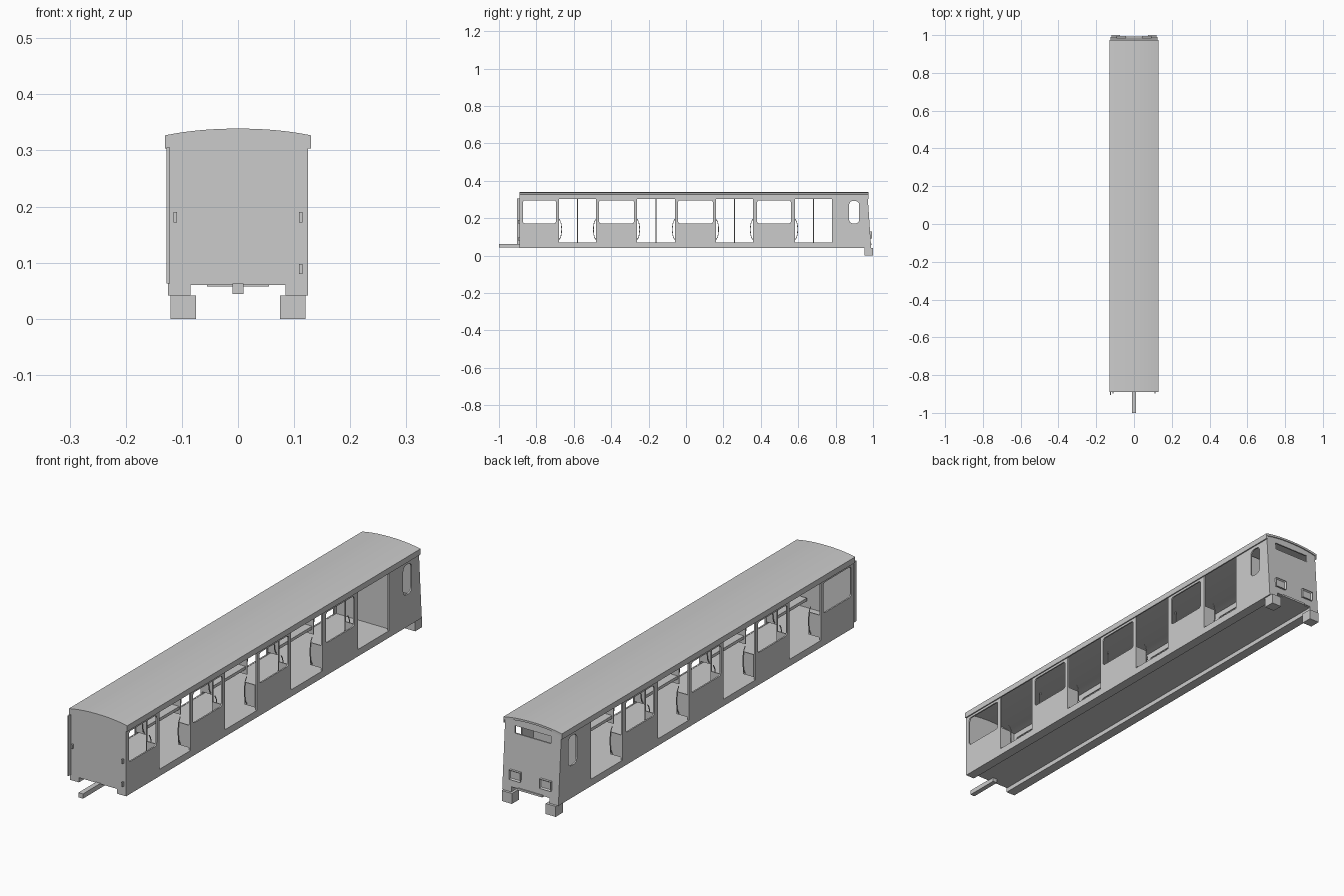
import bpy, bmesh, math
from mathutils import Vector

cube = bpy.data.objects.get("Cube")
if cube:
    bpy.data.objects.remove(cube, do_unlink=True)

grey = bpy.data.materials.new("plain grey")
grey.use_nodes = True
grey.diffuse_color = (0.6, 0.6, 0.6, 1)
grey.node_tree.nodes["Principled BSDF"].inputs["Base Color"].default_value = (0.6, 0.6, 0.6, 1)

FRONT, SILL, EAVE, FLOOR, HALF = -0.89, 0.042, 0.305, 0.066, 0.125
WALL = 0.006


def rake(y, z):
    """The back end leans inwards towards the roof."""
    return y - 0.068 * (z - SILL) if y > 0.95 else y


def finish(name, bm):
    bmesh.ops.recalc_face_normals(bm, faces=bm.faces)
    mesh = bpy.data.meshes.new(name)
    bm.to_mesh(mesh)
    bm.free()
    mesh.materials.append(grey)
    obj = bpy.data.objects.new(name, mesh)
    bpy.context.collection.objects.link(obj)
    return obj


def add_prism(bm, points, axis, lo, hi):
    """Extrude a 2D outline along x (outline is y, z) or y (outline is x, z)."""
    def place(p, d):
        return Vector((d, p[0], p[1])) if axis == "x" else Vector((p[0], d, p[1]))
    face = bm.faces.new([bm.verts.new(place(p, lo)) for p in points])
    out = bmesh.ops.extrude_face_region(bm, geom=[face])
    verts = [v for v in out["geom"] if isinstance(v, bmesh.types.BMVert)]
    bmesh.ops.translate(bm, verts=verts, vec=place((0, 0), hi - lo))


def prism(name, points, axis, lo, hi, raked=False):
    bm = bmesh.new()
    add_prism(bm, points, axis, lo, hi)
    if raked:
        for v in bm.verts:
            v.co.y = rake(v.co.y, v.co.z)
    return finish(name, bm)


def rect(a, b, c, d):
    return [(a, c), (b, c), (b, d), (a, d)]


def box(name, x, y, z, raked=False):
    return prism(name, rect(*y, *z), "x", *x, raked)


def rounded(a, b, c, d, r):
    points = []
    for i, (u, v) in enumerate([(b - r, d - r), (a + r, d - r), (a + r, c + r), (b - r, c + r)]):
        for k in range(5):
            t = math.radians(90 * i + 22.5 * k)
            points.append((u + r * math.cos(t), v + r * math.sin(t)))
    return points


def cut(obj, cutter):
    """Subtract the cutter, keep the result and drop the cutter."""
    mod = obj.modifiers.new("openings", "BOOLEAN")
    mod.operation, mod.solver, mod.object = "DIFFERENCE", "EXACT", cutter
    cutter.hide_render = True
    graph = bpy.context.evaluated_depsgraph_get()
    mesh = bpy.data.meshes.new_from_object(obj.evaluated_get(graph))
    obj.modifiers.clear()
    obj.data = mesh
    bpy.data.objects.remove(cutter, do_unlink=True)


def tube(name, points, radius):
    curve = bpy.data.curves.new(name, "CURVE")
    curve.dimensions = "3D"
    curve.bevel_depth, curve.bevel_resolution = radius, 1
    curve.use_fill_caps = True
    spline = curve.splines.new("POLY")
    spline.points.add(len(points) - 1)
    for p, co in zip(spline.points, points):
        p.co = (*co, 1)
    curve.materials.append(grey)
    obj = bpy.data.objects.new(name, curve)
    bpy.context.collection.objects.link(obj)


def arch(half, edge, peak, n=16):
    """Shallow roof curve from +x to -x."""
    xs = [half * (1 - 2 * i / n) for i in range(n + 1)]
    return [(x, edge + (peak - edge) * (1 - abs(x / half) ** 2.2)) for x in xs]


DOORS = [(-0.679, -0.481), (-0.262, -0.059), (0.16, 0.358), (0.583, 0.781)]
WINDOWS = [(-0.872, -0.695), (-0.465, -0.278), (-0.043, 0.144), (0.38, 0.561)]

# Side walls with doorways, windows and the narrow cab window
for side, label in ((1, "left"), (-1, "right")):
    xs = sorted((side * HALF, side * (HALF - WALL)))
    wall = box(label + "_side_wall", xs, (FRONT, 0.99), (SILL, 0.318), True)
    bm = bmesh.new()
    for a, b in DOORS:
        add_prism(bm, rect(a, b, 0.07, 0.311), "x", -0.2, 0.2)
    for a, b in WINDOWS:
        add_prism(bm, rounded(a, b, 0.172, 0.295, 0.012), "x", -0.2, 0.2)
    add_prism(bm, rounded(0.872, 0.926, 0.172, 0.292, 0.02), "x", -0.2, 0.2)
    cut(wall, finish("side_openings_cutter", bm))

    # Underframe sill, back foot and end grab handles
    xs = sorted((side * 0.085, side * (HALF - 0.001)))
    box(label + "_sill_beam", xs, (FRONT + 0.001, 0.988), (SILL, FLOOR - 0.002), True)
    xs = sorted((side * 0.075, side * 0.12))
    box(label + "_back_foot", xs, (0.955, 1.0), (0, SILL))
    xs = sorted((side * 0.109, side * 0.115))
    box(label + "_end_handle", xs, (FRONT - 0.008, FRONT), (0.172, 0.19))

    # Framed lamp on the back end
    bm = bmesh.new()
    add_prism(bm, rect(side * 0.068 - 0.025, side * 0.068 + 0.025, 0.092, 0.13), "y", 0.975, 0.994)
    bm.normal_update()
    bmesh.ops.recalc_face_normals(bm, faces=bm.faces)
    lens = max(bm.faces, key=lambda f: f.calc_center_median().y)
    bmesh.ops.inset_individual(bm, faces=[lens], thickness=0.006, depth=-0.006)
    finish(label + "_back_lamp", bm)

# Low handle and hinge strip on the front end
box("low_end_handle", (0.109, 0.115), (FRONT - 0.008, FRONT), (0.08, 0.098))
box("front_hinge_strip", (-0.127, -0.121), (FRONT - 0.014, FRONT + 0.002), (0.063, EAVE))

# Roof shell
outer = [(0.13, EAVE - 0.001)] + arch(0.13, 0.327, 0.339) + [(-0.13, EAVE - 0.001)]
inner = [(0.1245, EAVE - 0.001)] + arch(0.1245, 0.318, 0.331) + [(-0.1245, EAVE - 0.001)]
roof = prism("roof", outer + inner[::-1], "y", FRONT, 0.975)
for poly in roof.data.polygons:
    poly.use_smooth = abs(poly.normal.y) < 0.5 and abs(poly.normal.z) > 0.7
roof.data.update()

# End walls, arched on top and notched below
notch = [(-HALF, SILL), (-0.085, SILL), (-0.085, FLOOR - 0.002), (0.085, FLOOR - 0.002),
         (0.085, SILL), (HALF, SILL)]
end_shape = notch + arch(HALF, 0.324, 0.336)
prism("front_end_wall", end_shape, "y", FRONT, FRONT + WALL)
back = prism("back_end_wall", end_shape, "y", 0.984, 0.99, True)
cut(back, prism("sign_slot_cutter", rect(-0.08, 0.08, 0.274, 0.303), "y", 0.9, 1.1))
box("back_step", (-0.055, 0.055), (0.985, 0.993), (0.058, 0.066))

# Floor, drawbar and cab partition
box("floor", (-0.119, 0.119), (FRONT + 0.002, 0.986), (0.06, FLOOR + 0.003), True)
box("drawbar", (-0.01, 0.01), (-1.0, -0.86), (0.044, 0.063))
box("cab_partition", (-0.119, 0.119), (0.795, 0.801), (FLOOR, 0.325))

# Poles in the middle of the door areas
for a, b in DOORS:
    mid = (a + b) / 2
    tube("centre_pole", [(0, mid, FLOOR), (0, mid, 0.33)], 0.0025)

# Benches, end screens and curved grab rails between the doors
bays = [(FRONT + 0.01, DOORS[0][0])] + [(DOORS[i][1], DOORS[i + 1][0]) for i in range(3)]
bench = [(0.118, 0.1), (0.075, 0.1), (0.075, 0.112), (0.107, 0.112), (0.112, 0.165), (0.118, 0.165)]
for side in (1, -1):
    for n, (a, b) in enumerate(bays):
        prism("bench", [(side * x, z) for x, z in bench], "y", a + 0.004, b - 0.004)
        for edge, inward in ((a, -1), (b, 1)):
            if n == 0 and edge == a:
                continue
            xs = sorted((side * 0.07, side * 0.118))
            ys = sorted((edge, edge - inward * 0.004))
            box("bench_end_screen", xs, ys, (0.08, 0.17))
            rail = [(side * 0.08, edge + inward * 0.014 * math.sin(math.pi * k / 8) ** 0.5,
                     0.085 + 0.11 * k / 8) for k in range(9)]
            tube("grab_rail", rail, 0.002)
